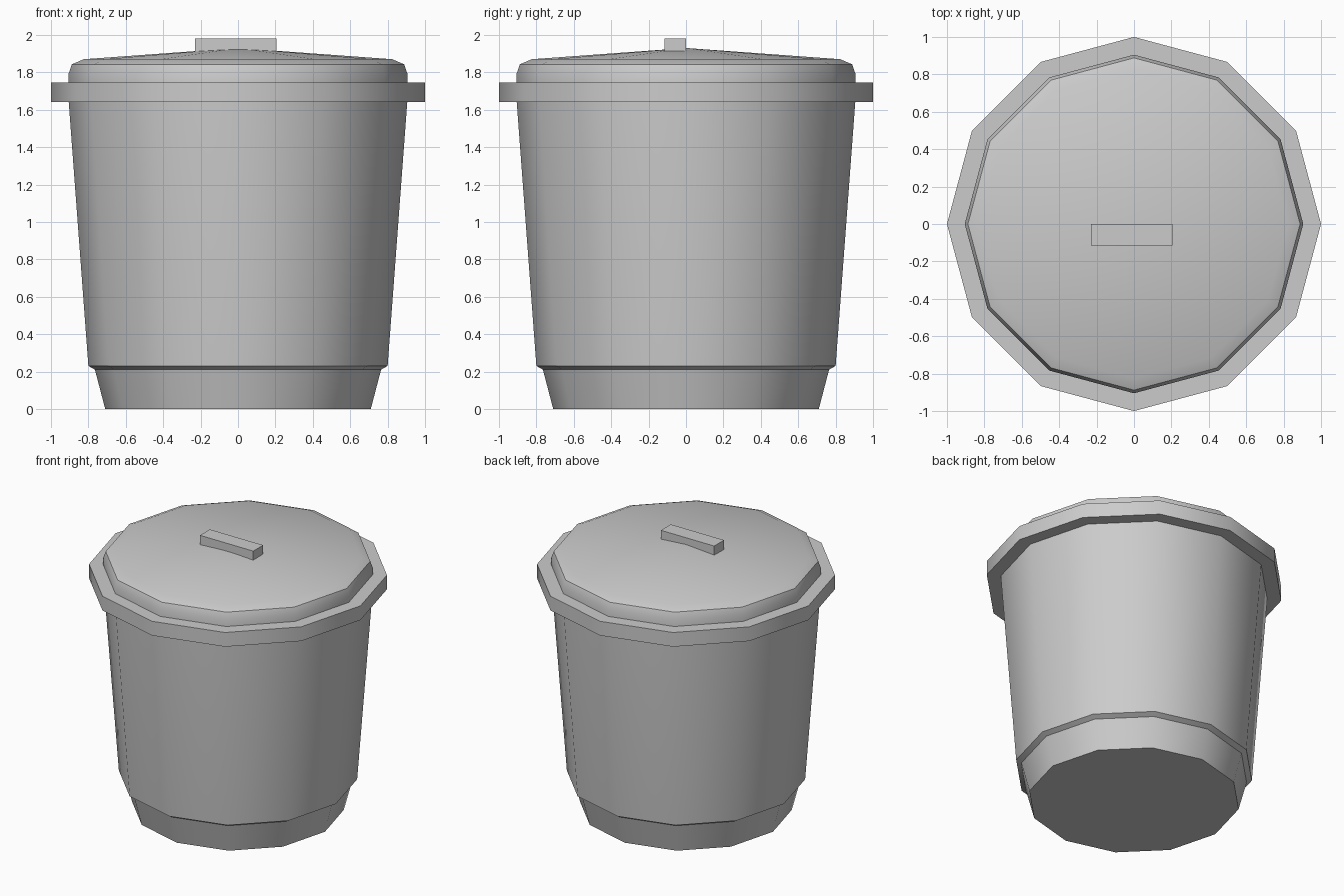
import bpy, bmesh
from math import cos, sin, pi, radians

if "Cube" in bpy.data.objects:
    bpy.data.objects.remove(bpy.data.objects["Cube"])

SIDES = 12


def finish(name, bm):
    bmesh.ops.recalc_face_normals(bm, faces=bm.faces)
    mesh = bpy.data.meshes.new(name)
    bm.to_mesh(mesh)
    bm.free()
    obj = bpy.data.objects.new(name, mesh)
    bpy.context.collection.objects.link(obj)
    bpy.ops.object.select_all(action='DESELECT')
    obj.select_set(True)
    bpy.context.view_layer.objects.active = obj
    return obj


def lathe(name, profile):
    """Revolve (radius, z) points around z; radius 0 becomes a single pole."""
    bm = bmesh.new()
    rings = []
    for r, z in profile:
        n = SIDES if r > 0 else 1
        rings.append([bm.verts.new((r * cos(2 * pi * i / SIDES),
                                    r * sin(2 * pi * i / SIDES), z)) for i in range(n)])
    for a, b in zip(rings, rings[1:]):
        for i in range(SIDES):
            j = (i + 1) % SIDES
            quad = [a[i % len(a)], a[j % len(a)], b[j % len(b)], b[i % len(b)]]
            bm.faces.new(list(dict.fromkeys(quad)))
    obj = finish(name, bm)
    bpy.ops.object.shade_smooth_by_angle(angle=radians(36))
    return obj


# Tapered bin: stepped foot and wall, closed under the lid
lathe("bin_body", [(0, 0), (0.71, 0), (0.765, 0.21), (0.80, 0.23),
                   (0.905, 1.64), (0.905, 1.69), (0, 1.69)])

# Wide collar gripping the top of the bin
lathe("rim", [(0.90, 1.64), (1.0, 1.64), (1.0, 1.745), (0.90, 1.745), (0.90, 1.64)])

# Shallow domed lid
lathe("lid", [(0, 1.72), (0.905, 1.72), (0.905, 1.795), (0.888, 1.843),
              (0.825, 1.87), (0, 1.93)])

# Block handle, set slightly to the front and sunk into the lid
bm = bmesh.new()
bmesh.ops.create_cube(bm, size=1)
for v in bm.verts:
    v.co.x = -0.23 if v.co.x < 0 else 0.205
    v.co.y = -0.115 if v.co.y < 0 else 0.0
    v.co.z = 1.89 if v.co.z < 0 else 1.98
finish("lid_handle", bm)
